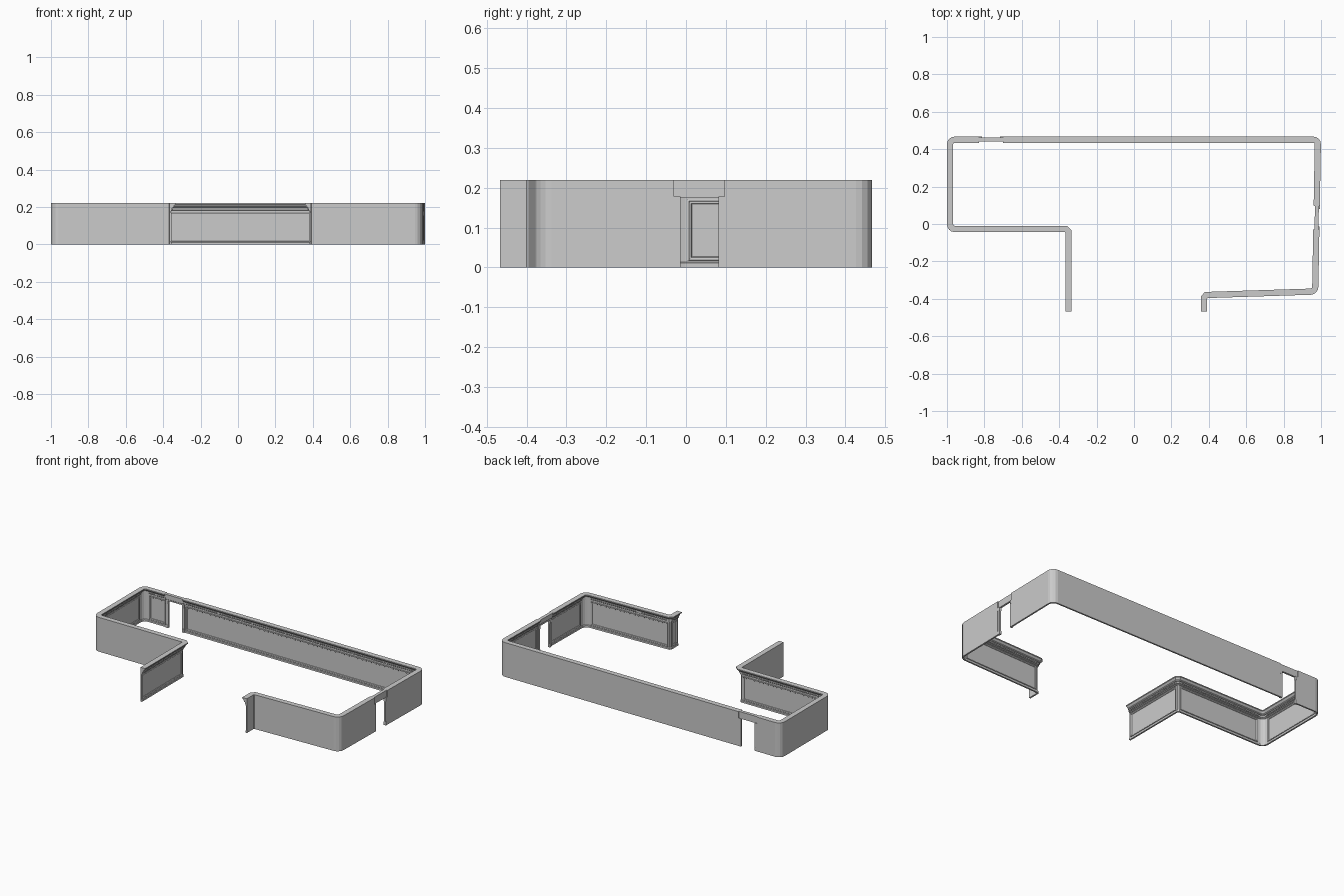
import bpy, bmesh, math
from mathutils import Vector

if "Cube" in bpy.data.objects:
    bpy.data.objects.remove(bpy.data.objects["Cube"])

H = 0.22


def finish(bm, name):
    bmesh.ops.recalc_face_normals(bm, faces=bm.faces)
    me = bpy.data.meshes.new(name)
    bm.to_mesh(me)
    bm.free()
    ob = bpy.data.objects.new(name, me)
    bpy.context.collection.objects.link(ob)
    return ob


def inward(d):
    return Vector((d.y, -d.x))


def fillet(corners):
    """corners: (x, y, radius, segments) -> rounded 2D path"""
    pts = []
    for i, (x, y, r, n) in enumerate(corners):
        p = Vector((x, y))
        if r == 0:
            pts.append(p)
            continue
        a = (Vector(corners[i - 1][:2]) - p).normalized()
        b = (Vector(corners[i + 1][:2]) - p).normalized()
        c = p + (a + b) * r
        for k in range(n + 1):
            t = k / n * math.pi / 2
            pts.append(c - (b * math.cos(t) + a * math.sin(t)) * r)
    return pts


def sweep(bm, path, profile):
    """Carry a closed (inward offset, z) profile along a mitred path"""
    rings = []
    for i, p in enumerate(path):
        n1 = inward((p - path[i - 1]).normalized()) if i else None
        n2 = inward((path[i + 1] - p).normalized()) if i < len(path) - 1 else None
        n1, n2 = n1 or n2, n2 or n1
        m = (n1 + n2) / (1 + n1.dot(n2))
        rings.append([bm.verts.new((*(p + m * o), z)) for o, z in profile])
    k = len(profile)
    for r, s in zip(rings, rings[1:]):
        for j in range(k):
            bm.faces.new((r[j], r[(j + 1) % k], s[(j + 1) % k], s[j]))
    bm.faces.new(rings[0])
    bm.faces.new(rings[-1][::-1])


def rect(o0, o1, z0, z1):
    return [(o0, z0), (o1, z0), (o1, z1), (o0, z1)]


def panel_frame(bm, a, b):
    """Moulded rectangular frame on the inner face between a and b"""
    d = (b - a).normalized()
    n, length = inward(d), (b - a).length
    rings = []
    for inset, h in ((0, 0), (0, .004), (.003, .005), (.006, .003), (.009, .003), (.011, 0)):
        e = 0.007 + inset
        ring = []
        for s, z in ((e, .016 + inset), (length - e, .016 + inset),
                     (length - e, .17 - inset), (e, .17 - inset)):
            ring.append(bm.verts.new((*(a + d * s + n * (.006 + h)), z)))
        rings.append(ring)
    for r, s in zip(rings, rings[1:]):
        for j in range(4):
            bm.faces.new((r[j], r[(j + 1) % 4], s[(j + 1) % 4], s[j]))


# Wall section: flat outside, skirting and stepped cornice inside
wall_profile = [(0, 0), (.01, 0), (.01, .011), (.006, .014), (.006, .175),
                (.010, .177), (.010, .182), (.014, .184), (.014, .194),
                (.020, .196), (.020, .202), (.024, .205), (.029, .212),
                (.033, .214), (.033, H), (0, H)]


def right_wall(y):
    return 1 - 0.015 * (0.467 - y) / 0.844, y


back_door = (Vector((-0.83, 0.467)), Vector((-0.70, 0.467)))
side_door = (Vector(right_wall(0.097)), Vector(right_wall(-0.03)))
R = 0.04
sections = {
    "left_wall": [(-.366, -.467, 0, 0), (-.366, -.043, .004, 1), (-1, -.043, R, 4),
                  (-1, .467, R, 4), (*back_door[0], 0, 0)],
    "back_wall": [(*back_door[1], 0, 0), (1, .467, R, 4), (*side_door[0], 0, 0)],
    "right_wall": [(*side_door[1], 0, 0), (.985, -.377, R, 4),
                   (.39, -.396, .004, 1), (.39, -.467, 0, 0)],
}

for name, corners in sections.items():
    path = fillet(corners)
    bm = bmesh.new()
    sweep(bm, path, wall_profile)
    finish(bm, name)

    # Panel frames and dentil rows on every straight run
    frames, dentils = bmesh.new(), bmesh.new()
    for a, b in zip(path, path[1:]):
        length = (b - a).length
        if length < 0.05:
            continue
        panel_frame(frames, a, b)
        d = (b - a) / length
        count = int((length - 0.01) / 0.014)
        start = (length - count * 0.014) / 2
        for i in range(count):
            p = a + d * (start + i * 0.014 + 0.003)
            sweep(dentils, [p, p + d * 0.008], rect(.013, .019, .186, .194))
    finish(frames, name + "_panel_frames")
    finish(dentils, name + "_dentils")

# Doorways: lintel above, casings with small blocks at each side
for name, (a, b) in (("back_door", back_door), ("side_door", side_door)):
    d = (b - a).normalized()
    bm = bmesh.new()
    sweep(bm, [a, b], [(.005, .176), (.017, .176), (.017, .184), (.022, .188),
                       (.022, .212), (.026, .214), (.026, H), (.005, H)])
    finish(bm, name + "_lintel")
    bm = bmesh.new()
    for p, s in ((a, 1), (b, -1)):
        q = p + d * s * 0.016
        ends = [p, q] if s > 0 else [q, p]
        sweep(bm, ends, rect(.001, .012, 0, .178))
        for z in (0, .155):
            sweep(bm, ends, rect(0, .015, z, z + .022))
    finish(bm, name + "_casing")
